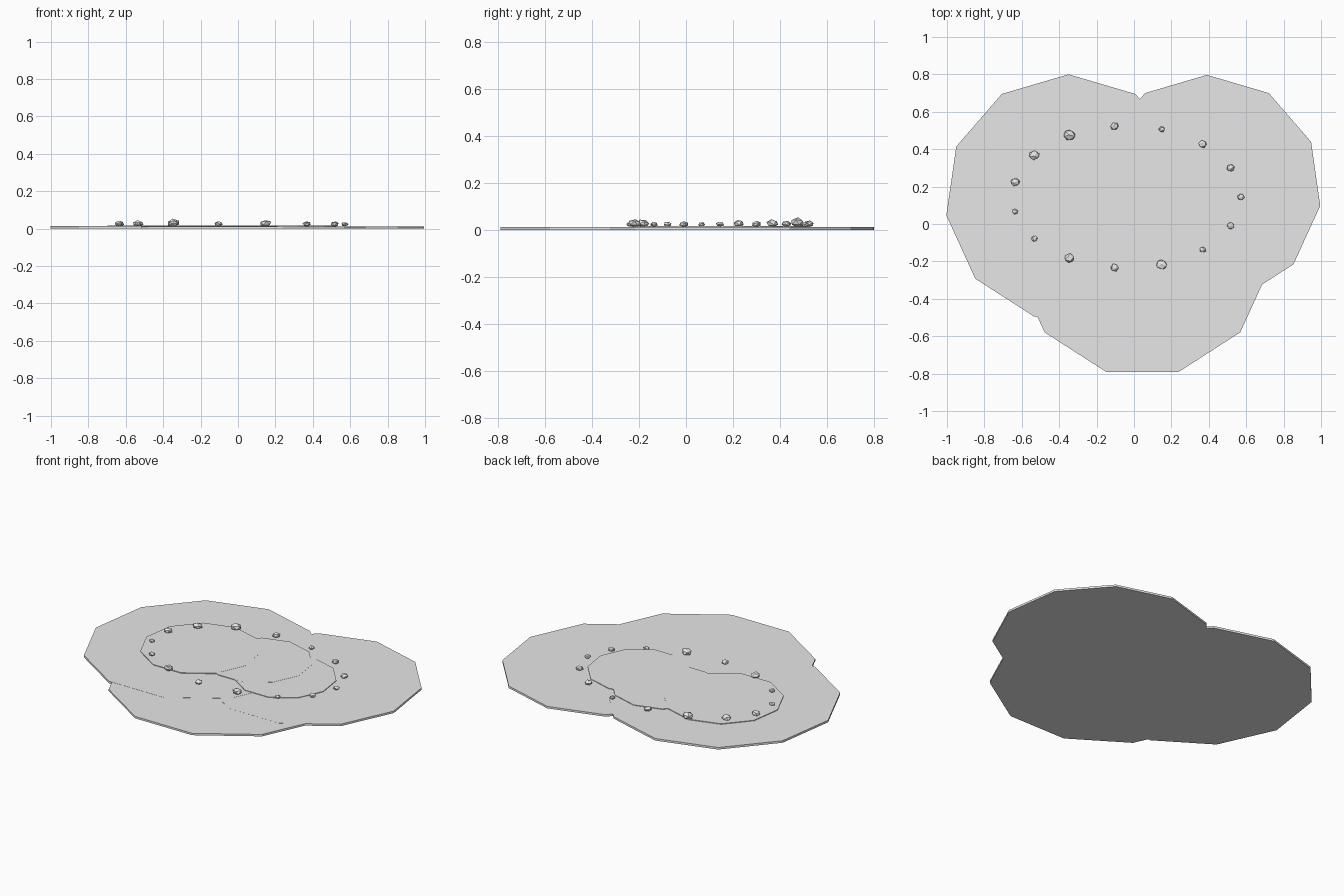
import bpy, bmesh, math, random
from mathutils import Matrix, Vector

random.seed(4)
cube = bpy.data.objects.get("Cube")
if cube:
    bpy.data.objects.remove(cube, do_unlink=True)

grey = bpy.data.materials.new("stone_grey")
grey.use_nodes = True
grey.diffuse_color = (0.8, 0.8, 0.8, 1)
grey.node_tree.nodes["Principled BSDF"].inputs["Base Color"].default_value = (0.8, 0.8, 0.8, 1)


def add_object(name, bm):
    mesh = bpy.data.meshes.new(name)
    bm.to_mesh(mesh)
    bm.free()
    mesh.materials.append(grey)
    obj = bpy.data.objects.new(name, mesh)
    bpy.context.collection.objects.link(obj)
    return obj


def slab(name, x, y, radius, bottom, top, start=90, sides=11):
    """Flat eleven-sided plate with one corner at the start angle."""
    bm = bmesh.new()
    ring = []
    for i in range(sides):
        a = math.radians(start) + math.tau * i / sides
        ring.append(bm.verts.new((x + radius * math.cos(a), y + radius * math.sin(a), bottom)))
    face = bm.faces.new(ring)
    extruded = bmesh.ops.extrude_face_region(bm, geom=[face])
    upper = [v for v in extruded["geom"] if isinstance(v, bmesh.types.BMVert)]
    bmesh.ops.translate(bm, verts=upper, vec=(0, 0, top - bottom))
    bmesh.ops.recalc_face_normals(bm, faces=bm.faces)
    return add_object(name, bm)


def stone(name, x, y, radius, base):
    """Faceted, flattened pebble with uneven corners."""
    bm = bmesh.new()
    bmesh.ops.create_icosphere(bm, subdivisions=1, radius=radius)
    for v in bm.verts:
        v.co *= random.uniform(0.88, 1.12)
    turn = Matrix.Rotation(random.uniform(0, math.tau), 4, Vector((0.3, 0.4, 1)).normalized())
    squash = Matrix.Diagonal((1, 0.92, 0.62, 1))
    place = Matrix.Translation((x, y, base + radius * 0.45))
    bmesh.ops.transform(bm, matrix=place @ squash @ turn, verts=bm.verts)
    return add_object(name, bm)


# Three broad ground plates
slab("ground_front", 0.045, -0.126, 0.692, 0, 0.0120)
slab("ground_left", -0.35, 0.14, 0.66, 0, 0.0128)
slab("ground_right", 0.39, 0.185, 0.612, 0, 0.0124)

# Three low inner plates
slab("inner_plate_left", -0.36, 0.15, 0.34, 0.004, 0.0170)
slab("inner_plate_middle", 0.0, 0.21, 0.30, 0.004, 0.0166)
slab("inner_plate_right", 0.24, 0.12, 0.29, 0.004, 0.0162)

# Oval ring of pebbles
radii = [0.020, 0.022, 0.023, 0.018, 0.024, 0.035, 0.028, 0.027,
         0.018, 0.019, 0.028, 0.022, 0.030, 0.018, 0.021]
for i, r in enumerate(radii):
    a = math.tau * i / len(radii)
    stone(f"pebble_{i + 1}", -0.04 + 0.61 * math.cos(a), 0.145 + 0.38 * math.sin(a), r, 0.014)
